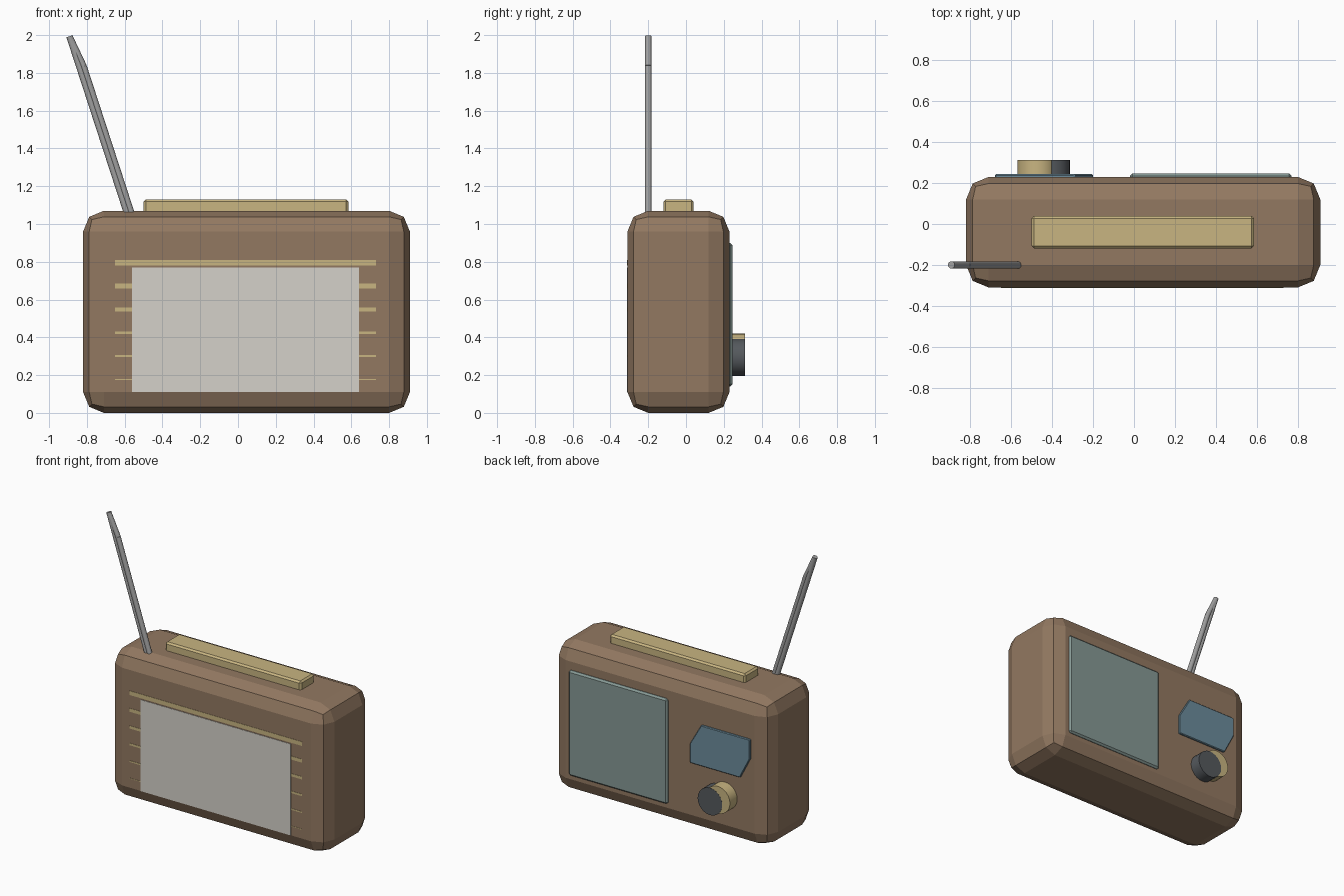
import bpy, bmesh, math
from mathutils import Vector, Matrix

if "Cube" in bpy.data.objects:
    bpy.data.objects.remove(bpy.data.objects["Cube"])


def material(name, r, g, b):
    m = bpy.data.materials.new(name)
    m.diffuse_color = (r, g, b, 1)
    m.use_nodes = True
    m.node_tree.nodes["Principled BSDF"].inputs["Base Color"].default_value = m.diffuse_color
    return m


BROWN = material("brown_case", 0.29, 0.19, 0.12)
TAN = material("tan_trim", 0.58, 0.46, 0.22)
LIGHT = material("light_mesh", 0.66, 0.64, 0.59)
TEAL = material("teal_panel", 0.24, 0.32, 0.30)
BLUE = material("blue_panel", 0.15, 0.26, 0.33)
DARK = material("dark_knob", 0.09, 0.10, 0.11)
METAL = material("antenna_metal", 0.35, 0.35, 0.35)


def finish(name, bm, mat, bevel=0, segments=1, smooth=False):
    bmesh.ops.recalc_face_normals(bm, faces=bm.faces)
    me = bpy.data.meshes.new(name)
    bm.to_mesh(me)
    bm.free()
    ob = bpy.data.objects.new(name, me)
    bpy.context.collection.objects.link(ob)
    me.materials.append(mat)
    if bevel:
        mod = ob.modifiers.new("Bevel", 'BEVEL')
        mod.width = bevel
        mod.segments = segments
    if smooth:
        bpy.context.view_layer.objects.active = ob
        ob.select_set(True)
        bpy.ops.object.shade_smooth_by_angle(angle=math.radians(40))
        ob.select_set(False)
    return ob


def box(name, x, y, z, mat, bevel=0, segments=1):
    bm = bmesh.new()
    bmesh.ops.create_cube(bm, size=1)
    for v in bm.verts:
        v.co = [lo + (c + 0.5) * (hi - lo) for c, (lo, hi) in zip(v.co, (x, y, z))]
    return finish(name, bm, mat, bevel, segments)


def rod(name, a, b, r1, r2, mat, sides=24):
    a, b = Vector(a), Vector(b)
    d = b - a
    rot = d.to_track_quat('Z', 'Y').to_matrix().to_4x4()
    bm = bmesh.new()
    bmesh.ops.create_cone(bm, cap_ends=True, segments=sides, radius1=r1, radius2=r2,
                          depth=d.length, matrix=Matrix.Translation((a + b) / 2) @ rot)
    return finish(name, bm, mat, smooth=True)


def plate(name, outline, y0, y1, mat, bevel=0):
    # extrude an x-z outline along y
    bm = bmesh.new()
    face = bm.faces.new([bm.verts.new((x, y0, z)) for x, z in outline])
    new = bmesh.ops.extrude_face_region(bm, geom=[face])["geom"]
    for v in new:
        if isinstance(v, bmesh.types.BMVert):
            v.co.y = y1
    return finish(name, bm, mat, bevel)


# Case with two-step chamfered edges
box("case", (-0.82, 0.91), (-0.31, 0.23), (0, 1.07), BROWN, 0.11, 2)

# Carry handle bar on top
box("handle", (-0.50, 0.585), (-0.12, 0.04), (1.05, 1.13), TAN, 0.012)

# Front speaker mesh and its slats, almost flush with the case
box("speaker_mesh", (-0.56, 0.64), (-0.313, -0.29), (0.11, 0.77), LIGHT)
for i in range(6):
    top = 0.81 - 0.126 * i
    box(f"slat_{i + 1}", (-0.65, 0.73), (-0.312, -0.29), (top - 0.03 + 0.005 * i, top), TAN)

# Large rear panel
box("rear_panel", (-0.02, 0.77), (0.21, 0.246), (0.14, 0.90), TEAL, 0.012)

# Small rear panel with two cut corners
plate("dial_panel", [(-0.20, 0.49), (-0.20, 0.63), (-0.29, 0.785), (-0.68, 0.785),
                     (-0.68, 0.645), (-0.60, 0.49)], 0.21, 0.243, BLUE, 0.005)

# Pair of overlapping knobs
rod("knob_back", (-0.472, 0.2, 0.322), (-0.472, 0.312, 0.322), 0.098, 0.098, TAN)
rod("knob_front", (-0.41, 0.2, 0.294), (-0.41, 0.313, 0.294), 0.098, 0.098, DARK)

# Antenna: full-length rod with a shorter rod merged beside it, tapering into the tip
rod("antenna_rod", (-0.583, -0.2, 1.045), (-0.892, -0.2, 1.994), 0.0175, 0.0175, METAL, 16)
rod("antenna_sleeve", (-0.561, -0.2, 1.045), (-0.818, -0.2, 1.835), 0.0175, 0.0175, METAL, 16)
rod("antenna_taper", (-0.818, -0.2, 1.835), (-0.888, -0.2, 1.985), 0.0175, 0.0165, METAL, 16)
